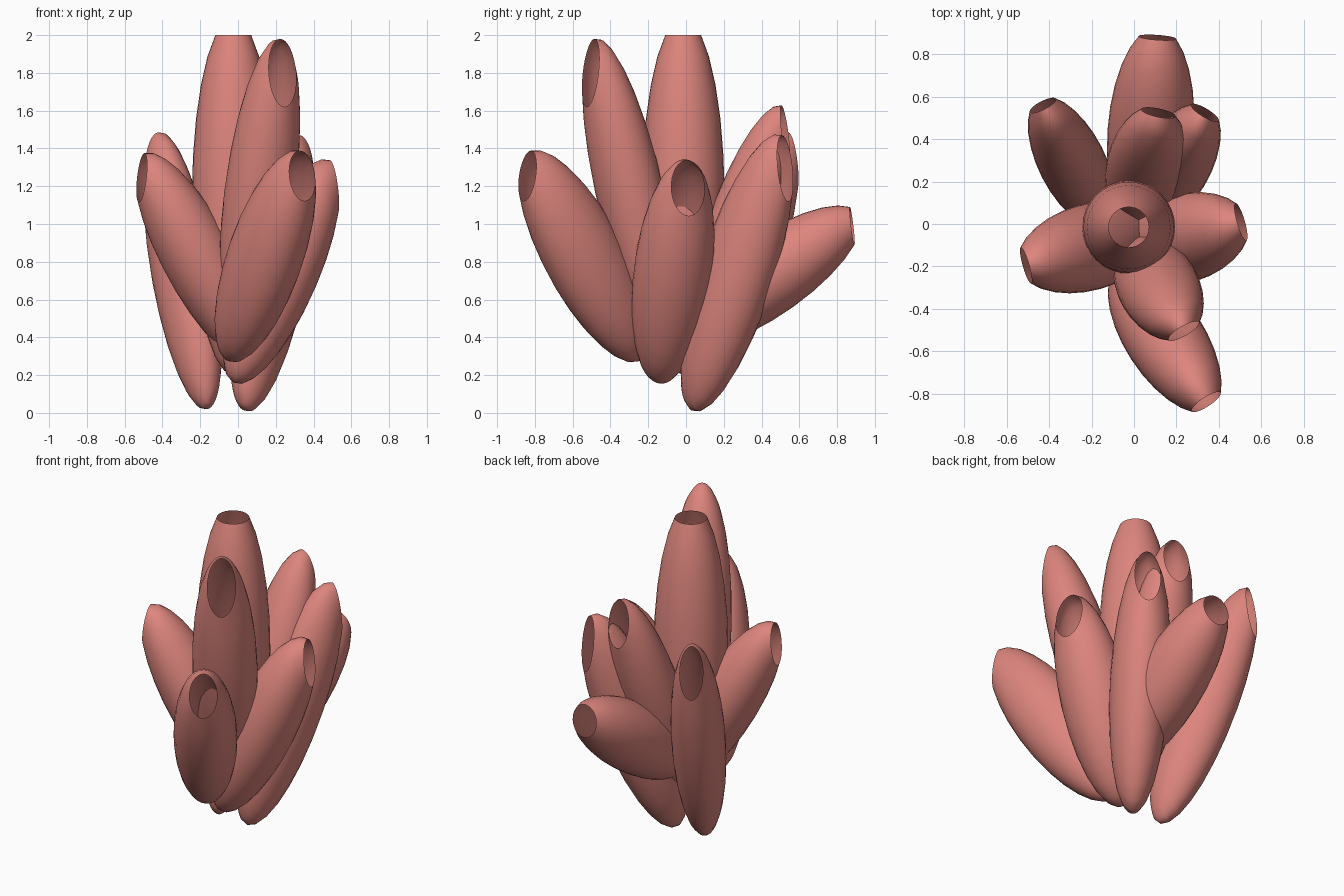
import bpy
import bmesh
from math import sin, cos, pi, radians
from mathutils import Matrix, Vector

cube = bpy.data.objects.get("Cube")
if cube:
    bpy.data.objects.remove(cube, do_unlink=True)

coral = bpy.data.materials.new("coral_pink")
coral.use_nodes = True
colour = (0.72, 0.235, 0.205, 1)
coral.diffuse_color = colour
coral.node_tree.nodes["Principled BSDF"].inputs["Base Color"].default_value = colour

SEGMENTS, RINGS = 32, 14
RIM_ANGLE = 2 * pi / RINGS      # the mouth is cut two rings below the pole


def tube(name, mouth, heading, lean, rise, width, slant, height):
    """Open, stretched ellipsoid. mouth: centre of the opening; heading: compass
    direction of the lean; lean, rise: half-length of the axis, outward and up;
    width, slant, height: half-sizes of the opening, sideways, outward and up."""
    out = Vector((cos(radians(heading)), sin(radians(heading)), 0))
    up = Vector((0, 0, 1))
    axis = out * lean + up * rise
    side = out.cross(up) * width / sin(RIM_ANGLE)
    face = (out * slant - up * height) / sin(RIM_ANGLE)
    centre = Vector(mouth) - axis * cos(RIM_ANGLE)

    bm = bmesh.new()
    bmesh.ops.create_uvsphere(bm, u_segments=SEGMENTS, v_segments=RINGS, radius=1)
    cap = [v for v in bm.verts if v.co.z > cos(RIM_ANGLE) + 0.01]
    bmesh.ops.delete(bm, geom=cap, context='VERTS')
    shape = Matrix((side, face, axis)).transposed().to_4x4()
    bm.transform(Matrix.Translation(centre) @ shape)
    for f in bm.faces:
        f.smooth = True
    mesh = bpy.data.meshes.new(name)
    bm.to_mesh(mesh)
    bm.free()
    mesh.materials.append(coral)
    obj = bpy.data.objects.new(name, mesh)
    bpy.context.collection.objects.link(obj)


# Upright tube in the middle
tube("centre_tube", (-0.025, -0.015, 2), 0, 0, 0.947, 0.095, 0.095, 0)

# Front tubes
tube("tall_front_tube", (0.235, -0.505, 1.8), -60, 0.265, 0.7, 0.083, 0.023, 0.18)
tube("low_front_tube", (0.34, -0.84, 1.255), -57, 0.398, 0.472, 0.081, 0.022, 0.133)

# Side tubes
tube("left_tube", (0.505, 0.01, 1.19), 16, 0.315, 0.49, 0.091, 0.018, 0.147)
tube("right_tube", (-0.51, -0.195, 1.245), 196, 0.345, 0.47, 0.0885, 0.015, 0.13)

# Back tubes
tube("low_back_tube", (0.11, 0.88, 0.99), 86, 0.5, 0.3, 0.0885, 0.012, 0.1)
tube("tall_back_tube", (0.115, 0.525, 1.48), 78, 0.29, 0.6, 0.083, 0.02, 0.148)
tube("back_right_tube", (-0.43, 0.56, 1.32), 117, 0.335, 0.63, 0.0686, 0.02, 0.165)
tube("back_left_tube", (0.335, 0.525, 1.295), 59, 0.33, 0.615, 0.076, 0.02, 0.175)
